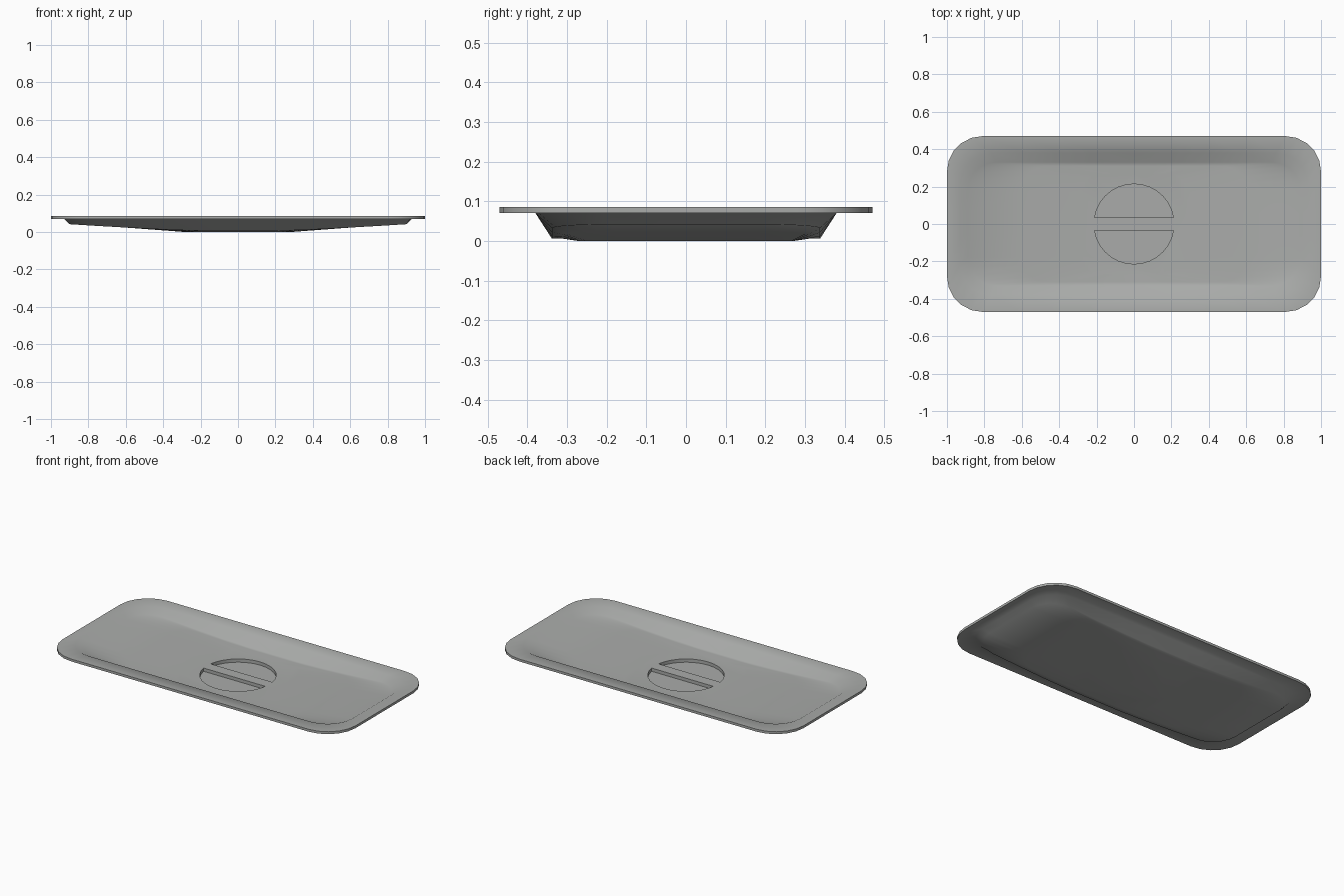
import bpy, bmesh, math

if "Cube" in bpy.data.objects:
    bpy.data.objects.remove(bpy.data.objects["Cube"])

steel = bpy.data.materials.new("brushed steel grey")
steel.diffuse_color = (0.40, 0.41, 0.40, 1)
steel.use_nodes = True
steel.node_tree.nodes["Principled BSDF"].inputs["Base Color"].default_value = steel.diffuse_color


def rounded_rect(hx, hy, r, corner=5, nx=8, ny=3):
    """Counter-clockwise outline with a constant number of points."""
    cx, cy = hx - r, hy - r
    arcs = []
    for q, (sx, sy) in enumerate([(1, 1), (-1, 1), (-1, -1), (1, -1)]):
        arcs.append([(sx * cx + r * math.cos(math.pi / 2 * (q + i / corner)),
                      sy * cy + r * math.sin(math.pi / 2 * (q + i / corner)))
                     for i in range(corner + 1)])
    pts = []
    for q in range(4):
        pts += arcs[q]
        a, b = arcs[q][-1], arcs[(q + 1) % 4][0]
        n = nx if q % 2 == 0 else ny
        pts += [(a[0] + (b[0] - a[0]) * i / n, a[1] + (b[1] - a[1]) * i / n)
                for i in range(1, n)]
    return pts


def floor_z(x):
    """Floor rises from the flat middle toward both ends."""
    t = max(0, abs(x) - 0.2)
    return 0.006 + 0.036 * (t / 0.7) ** 1.25


def finish(name, bm):
    bmesh.ops.recalc_face_normals(bm, faces=bm.faces)
    me = bpy.data.meshes.new(name)
    bm.to_mesh(me)
    bm.free()
    ob = bpy.data.objects.new(name, me)
    me.materials.append(steel)
    bpy.context.collection.objects.link(ob)
    return ob


# Lid shell: rings run from the top middle, over the rim, to the bottom middle
T = 0.022
rings = [
    (0.28, 0.27, 0.10, lambda x: T + 0.002),
    (0.60, 0.31, 0.13, lambda x: T + floor_z(x)),
    (0.89, 0.33, 0.15, lambda x: T + floor_z(x)),
    (0.93, 0.38, 0.17, lambda x: 0.085),
    (1.00, 0.47, 0.19, lambda x: 0.086),
    (1.00, 0.47, 0.19, lambda x: 0.071),
    (0.93, 0.38, 0.17, lambda x: 0.071),
    (0.90, 0.338, 0.15, floor_z),
    (0.60, 0.31, 0.13, floor_z),
    (0.28, 0.27, 0.10, lambda x: 0.0),
]
bm = bmesh.new()
loops = [[bm.verts.new((x, y, f(x))) for x, y in rounded_rect(hx, hy, r)]
         for hx, hy, r, f in rings]
for a, b in zip(loops, loops[1:]):
    n = len(a)
    for i in range(n):
        bm.faces.new((a[i], a[(i + 1) % n], b[(i + 1) % n], b[i]))
bm.faces.new(loops[0])
bm.faces.new(loops[-1])
lid = finish("pan_lid", bm)

# Half-moon finger recesses on either side of the flush handle bar
R, GAP, N = 0.214, 0.034, 14
a0 = math.asin(GAP / R)
for side, name in ((1, "back_recess_cutter"), (-1, "front_recess_cutter")):
    bm = bmesh.new()
    arc = [a0 + (math.pi - 2 * a0) * i / N for i in range(N + 1)]
    face = bm.faces.new([bm.verts.new((R * math.cos(a), side * R * math.sin(a), 0.004))
                         for a in arc])
    ext = bmesh.ops.extrude_face_region(bm, geom=[face])
    for v in ext["geom"]:
        if isinstance(v, bmesh.types.BMVert):
            v.co.z = 0.1
    cutter = finish(name, bm)
    cutter.hide_render = True
    mod = lid.modifiers.new(name, 'BOOLEAN')
    mod.operation = 'DIFFERENCE'
    mod.solver = 'EXACT'
    mod.object = cutter
    bpy.context.view_layer.objects.active = lid
    bpy.ops.object.modifier_apply(modifier=mod.name)
    bpy.data.objects.remove(cutter)

# Smooth dish, crisp rim and recess edges
bpy.ops.object.select_all(action='DESELECT')
lid.select_set(True)
bpy.context.view_layer.objects.active = lid
bpy.ops.object.shade_smooth_by_angle(angle=math.radians(70))
